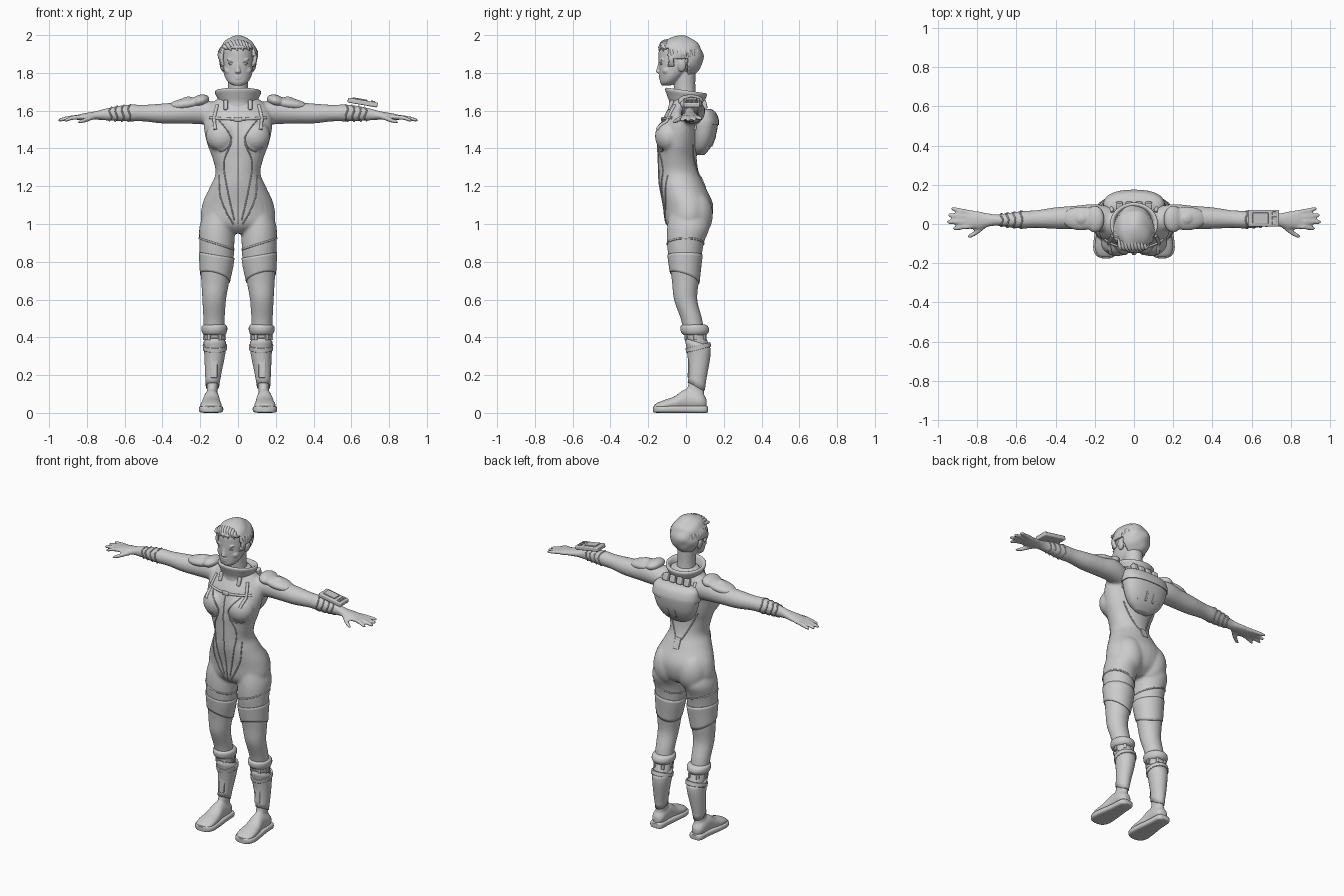
import bpy, bmesh, math
from math import sin, cos, pi
from mathutils import Vector, Matrix
from mathutils.bvhtree import BVHTree

if "Cube" in bpy.data.objects:
    bpy.data.objects.remove(bpy.data.objects["Cube"])

grey = bpy.data.materials.new("plain_grey")
grey.use_nodes = True
grey.diffuse_color = (0.6, 0.6, 0.6, 1)
grey.node_tree.nodes["Principled BSDF"].inputs["Base Color"].default_value = (0.6, 0.6, 0.6, 1)
SIDES = (1, -1)


def link(name, data):
    ob = bpy.data.objects.new(name, data)
    bpy.context.scene.collection.objects.link(ob)
    data.materials.append(grey)
    return ob


def finish(name, bm, voxel=0, thick=0, bevel=0, relax=5):
    """Turn a bmesh into a smooth shaded object with optional modifiers."""
    bmesh.ops.recalc_face_normals(bm, faces=bm.faces)
    for e in bm.edges:
        e.smooth = not (e.is_manifold and e.calc_face_angle(0) > 0.8)
    for f in bm.faces:
        f.smooth = True
    me = bpy.data.meshes.new(name)
    bm.to_mesh(me)
    bm.free()
    ob = link(name, me)
    if voxel:
        m = ob.modifiers.new("fuse", 'REMESH')
        m.mode, m.voxel_size, m.use_smooth_shade = 'VOXEL', voxel, True
        m = ob.modifiers.new("relax", 'SMOOTH')
        m.factor, m.iterations = 0.5, relax
    if thick:
        m = ob.modifiers.new("thickness", 'SOLIDIFY')
        m.thickness, m.offset = thick, 0
    if bevel:
        m = ob.modifiers.new("bevel", 'BEVEL')
        m.width, m.segments = bevel, 3
    return ob


def spline(rows, steps=5):
    """Catmull-Rom interpolation through rows of numbers."""
    rows = [Vector(r) for r in rows]
    out = []
    for i in range(len(rows) - 1):
        a, b, c, d = rows[max(i - 1, 0)], rows[i], rows[i + 1], rows[min(i + 2, len(rows) - 1)]
        for k in range(steps):
            t = k / steps
            out.append(b + (c - a) * (t / 2) + (a * 2 - b * 5 + c * 4 - d) * (t * t / 2)
                       + (b * 3 - a - c * 3 + d) * (t ** 3 / 2))
    return out + [rows[-1]]


def loft(bm, rows, axis='Z', side=1, power=1.0, n=28, cap=True):
    """Skin elliptical sections; row = position, two centres, two radii."""
    rings = []
    for t, u, v, ru, rv in spline(rows):
        ring = []
        for k in range(n):
            c, s = cos(2 * pi * k / n), sin(2 * pi * k / n)
            p = u + max(ru, .002) * math.copysign(abs(c) ** power, c)
            q = v + max(rv, .002) * math.copysign(abs(s) ** power, s)
            x, y, z = {'Z': (p, q, t), 'X': (t, p, q), 'Y': (p, t, q)}[axis]
            ring.append(bm.verts.new((x * side, y, z)))
        rings.append(ring)
    for a, b in zip(rings, rings[1:]):
        for k in range(n):
            bm.faces.new((a[k], a[k - 1], b[k - 1], b[k]))
    if cap:
        bm.faces.new(rings[0])
        bm.faces.new(rings[-1])


def ball(bm, centre, radii, turn=0, detail=24):
    m = Matrix.Translation(centre) @ Matrix.Rotation(turn, 4, 'Y') @ Matrix.Diagonal((*radii, 1))
    bmesh.ops.create_uvsphere(bm, u_segments=detail * 2, v_segments=detail, radius=1, matrix=m)


def box(name, centre, size, turn=(0, 0, 0), bevel=.006):
    bm = bmesh.new()
    bmesh.ops.create_cube(bm, size=1, matrix=Matrix.Diagonal((*size, 1)))
    ob = finish(name, bm, bevel=bevel)
    ob.location, ob.rotation_euler = centre, turn


def tubes(name, paths, depth, closed=False, taper=False):
    cu = bpy.data.curves.new(name, 'CURVE')
    cu.dimensions, cu.bevel_depth, cu.bevel_resolution, cu.use_fill_caps = '3D', depth, 3, True
    for path in paths:
        sp = cu.splines.new('POLY')
        sp.points.add(len(path) - 1)
        sp.use_cyclic_u, sp.use_smooth = closed, True
        for i, p in enumerate(path):
            sp.points[i].co = (*p, 1)
            sp.points[i].radius = sin(pi * (i + .4) / (len(path) - .2)) if taper else 1
    link(name, cu)


# Body: torso, limbs and hands fused into one skin
LEG = [(1.05, .1, .01, .085, .1), (.98, .11, .012, .095, .112), (.9, .112, -.003, .093, .098),
       (.8, .113, -.005, .088, .085), (.7, .12, -.003, .075, .072), (.6, .126, -.002, .063, .062),
       (.5, .127, .028, .057, .057), (.42, .125, .045, .055, .055), (.33, .122, .068, .052, .058),
       (.2, .132, .063, .037, .044), (.12, .136, .05, .029, .046), (.04, .14, .05, .036, .055)]
ARM = [(.1, .015, 1.575, .07, .06), (.2, .035, 1.595, .066, .067), (.3, .033, 1.589, .06, .058),
       (.4, .03, 1.585, .055, .053), (.5, .025, 1.587, .045, .044), (.56, .022, 1.588, .045, .045),
       (.63, .02, 1.585, .038, .041), (.7, .02, 1.58, .029, .032), (.75, .02, 1.575, .036, .023),
       (.8, .021, 1.57, .046, .019), (.85, .024, 1.564, .042, .015)]
FINGERS = [(-.012, .925, -.022, 1.548), (.013, .955, .01, 1.55), (.036, .95, .045, 1.553), (.057, .935, .078, 1.557)]
bm = bmesh.new()
loft(bm, [(.95, 0, 0, .05, .06), (1.0, 0, .01, .185, .115), (1.1, 0, .012, .19, .132), (1.2, 0, -.02, .147, .12),
          (1.27, 0, -.038, .119, .107), (1.35, 0, -.045, .136, .102), (1.42, 0, -.042, .162, .108),
          (1.5, 0, -.033, .18, .108), (1.57, 0, -.015, .18, .102), (1.63, 0, 0, .15, .085), (1.69, 0, 0, .07, .065)])
for s in SIDES:
    loft(bm, LEG, side=s)
    loft(bm, ARM, 'X', s)
    ball(bm, (s * .085, -.09, 1.465), (.085, .074, .085))
    ball(bm, (s * .085, .042, 1.05), (.095, .1, .13))
    for y, tx, ty, tz in FINGERS:
        loft(bm, [(.82, y, 1.566, .013, .013), ((.82 + tx) / 2, (y + ty) / 2, 1.563, .0125, .0125),
                  (tx - .01, ty, tz, .011, .01), (tx, ty, tz, .004, .004)], 'X', s, n=12)
    loft(bm, [(.75, -.002, 1.57, .014, .014), (.8, -.04, 1.553, .016, .014), (.84, -.063, 1.54, .012, .01),
              (.85, -.068, 1.537, .004, .004)], 'X', s, n=12)
    loft(bm, [(.11, .14, .05, .02, .025), (.08, .14, .06, .04, .045), (0, .14, .068, .042, .058),
              (-.06, .142, .05, .052, .038), (-.12, .143, .04, .058, .027), (-.16, .143, .033, .045, .016),
              (-.172, .143, .028, .02, .008)], 'Y', s)
body = finish("body_suit", bm, voxel=.0075, relax=8)
bpy.context.view_layer.update()
skin = BVHTree.FromObject(body, bpy.context.evaluated_depsgraph_get())


def facing(x, z, front=True, lift=.001):
    """Point on the torso surface seen straight from the front or the back."""
    d = Vector((0, -1 if front else 1, 0))
    hit = skin.ray_cast(Vector((x, -.01, z)), d)[0]
    return (hit or Vector((x, -.01, z))) + d * lift


def leg_point(a, z, lift):
    r = min(spline(LEG), key=lambda row: abs(row[0] - z))
    start, d = Vector((r[1], r[2], z)), Vector((cos(a), sin(a), 0))
    return (skin.ray_cast(start, d)[0] or start) + d * lift


def leg_wrap(name, side, low, high, lift, n=48, m=8):
    """Sleeve that hugs the leg between two height rules."""
    bm, grid = bmesh.new(), []
    for i in range(n):
        a = 2 * pi * i / n
        pts = [leg_point(a, low(a) + (high(a) - low(a)) * j / m, lift) for j in range(m + 1)]
        grid.append([bm.verts.new((p.x * side, p.y, p.z)) for p in pts])
    for i in range(n):
        for j in range(m):
            bm.faces.new((grid[i - 1][j], grid[i][j], grid[i][j + 1], grid[i - 1][j + 1]))
    finish(name, bm, thick=lift * 2)


def path(pts, side, front=True):
    return [facing(p[0] * side, p[1], front) for p in spline([(*p, 0) for p in pts], 10)]


# Suit seams and straps lying on the torso
tubes("front_seams", [path(p, s) for s in SIDES for p in (
    [(.1, 1.55), (.035, 1.45), (.075, 1.33), (.06, 1.2), (.02, 1.02)],
    [(.13, 1.405), (.09, 1.385), (.05, 1.41), (.035, 1.45)],
    [(.1, 1.26), (.095, 1.15), (.06, 1.06), (.025, 1.0)])], .0035)
tubes("center_seam", [path([(0, 1.54), (0, 1.3), (0, 1.0)], 1)], .003)
tubes("chest_band", [path([(-.15, 1.562), (0, 1.555), (.15, 1.562)], 1)], .007)
tubes("shoulder_straps", [path([(.12, 1.5), (.125, 1.56), (.11, 1.63)], s, f) for s in SIDES for f in (True, False)], .009)
tubes("back_seams", [path([(.11, 1.42), (.06, 1.32), (.02, 1.24)], s, False) for s in SIDES], .0035)
box("chest_buckle", facing(0, 1.555, lift=.003), (.045, .014, .024))
box("spine_plate", facing(0, 1.22, False, .001), (.04, .008, .07), (.4, 0, 0), .003)
for s in SIDES:
    box("chest_clip", facing(s * .065, 1.63, lift=.004), (.022, .02, .055), (-.3, 0, 0))

# Legs: guards, bands, knee cuffs, boots
for s in SIDES:
    leg_wrap("thigh_guard", s, lambda a: .715 + .035 * cos(a + .9), lambda a: .835 + .015 * cos(a), .0025)
    ring = [leg_point(2 * pi * k / 48, .895 + .03 * cos(2 * pi * k / 48), -.001) for k in range(48)]
    tubes("thigh_band", [[(p.x * s, p.y, p.z) for p in ring]], .005, closed=True)
    leg_wrap("boot_shaft", s, lambda a: .14 - .02 * sin(a), lambda a: .375 - .02 * sin(a), .003)
    leg_wrap("boot_strap", s, lambda a: .335 + .015 * sin(a), lambda a: .358 + .015 * sin(a), .006)
    bm = bmesh.new()
    loft(bm, [(.412, .125, .047, .052, .056), (.42, .125, .047, .062, .068), (.437, .125, .047, .068, .076),
              (.457, .125, .044, .067, .073), (.468, .125, .042, .056, .06)], side=s)
    finish("knee_cuff", bm)
    for k in range(6):
        a = k * pi / 3
        p = leg_point(a, .4, .002)
        box("cuff_clip", (s * p.x, p.y, p.z), (.012, .018, .03), (0, 0, s * a), .003)
    shin = leg_point(-pi / 2, .26, .001)
    box("shin_plate", (s * shin.x, shin.y, shin.z), (.036, .012, .15), (-.04, 0, 0), .005)
    bm = bmesh.new()
    loft(bm, [(.117, .14, .019, .022, .015), (.1, .14, .019, .043, .019), (.02, .14, .019, .05, .019),
              (-.07, .142, .019, .062, .019), (-.13, .143, .019, .064, .019), (-.162, .143, .019, .048, .018),
              (-.175, .143, .019, .02, .014)], 'Y', s, power=.5)
    finish("boot_sole", bm)

# Arms: shoulder pads, sleeve creases, wrist device
for s in SIDES:
    bm = bmesh.new()
    ball(bm, (s * .27, .028, 1.635), (.1, .06, .032), s * .14)
    ball(bm, (s * .27, .028, 1.662), (.03, .026, .012), s * .14)
    ball(bm, (s * .2, .025, 1.652), (.05, .068, .032), s * .3)
    finish("shoulder_pad", bm, voxel=.006, relax=3)
    for x in (.575, .61, .645, .675):
        r = min(spline(ARM), key=lambda row: abs(row[0] - x))
        tubes("sleeve_crease", [[(s * (x + .006 * sin(3 * a)), r[1] + r[3] * cos(a), r[2] + r[4] * sin(a))
                                 for a in [k * pi / 16 for k in range(32)]]], .004, closed=True)
tilt = (0, .17, 0)
box("wrist_device", (.66, .03, 1.643), (.16, .085, .026), tilt)
box("wrist_screen", (.645, .03, 1.66), (.08, .055, .009), tilt, .002)
for y in (.005, .03, .055):
    box("wrist_button", (.715, y, 1.648), (.022, .015, .009), tilt, .002)

# Collar ring around the neck
bm = bmesh.new()
loft(bm, [(1.6, 0, 0, .1, .085), (1.635, 0, 0, .095, .085), (1.665, 0, 0, .105, .095), (1.695, 0, 0, .118, .106),
          (1.703, 0, 0, .112, .1), (1.69, 0, 0, .1, .09), (1.66, 0, 0, .09, .08)], cap=False, n=40)
for v in bm.verts:
    v.co.z -= v.co.y * .14
finish("collar", bm, thick=.008)

# Backpack with lid, pouches and clips
bm = bmesh.new()
loft(bm, [(1.365, 0, .075, .05, .02), (1.4, 0, .082, .1, .045), (1.46, 0, .092, .135, .064), (1.54, 0, .096, .152, .074),
          (1.585, 0, .092, .148, .066), (1.605, 0, .085, .125, .045)], power=.85, n=40)
finish("backpack", bm)
bm = bmesh.new()
loft(bm, [(1.525, 0, .096, .156, .078), (1.55, 0, .096, .157, .078), (1.588, 0, .092, .15, .068),
          (1.61, 0, .085, .125, .047)], power=.85, n=40)
finish("backpack_lid", bm)
for x in (-.075, -.025, .025, .075):
    box("collar_pouch", (x, .095, 1.632), (.036, .03, .045), (.25, 0, 0))
    box("backpack_rib", (x, .142 - x * x * 3, 1.44), (.012, .02, .06), (-.35, 0, 0), .004)

# Head with face features, fused
bm = bmesh.new()
loft(bm, [(1.6, 0, .01, .065, .06), (1.7, 0, -.005, .053, .056), (1.8, 0, -.01, .056, .06)])
loft(bm, [(1.733, 0, -.105, .024, .022), (1.75, 0, -.092, .052, .045), (1.785, 0, -.073, .072, .067),
          (1.83, 0, -.055, .081, .089), (1.88, 0, -.045, .085, .1), (1.93, 0, -.045, .08, .095), (1.965, 0, -.04, .05, .06)])
ball(bm, (0, -.03, 1.885), (.088, .108, .1))
loft(bm, [(1.797, 0, -.142, .01, .006), (1.806, 0, -.147, .015, .013), (1.825, 0, -.143, .01, .011),
          (1.86, 0, -.138, .008, .007)], n=16)
ball(bm, (0, -.135, 1.782), (.022, .009, .006))
ball(bm, (0, -.133, 1.771), (.02, .01, .007))
ball(bm, (0, -.116, 1.747), (.024, .018, .014))
for s in SIDES:
    ball(bm, (s * .085, -.022, 1.838), (.011, .022, .033), s * .2)
    ball(bm, (s * .034, -.126, 1.868), (.026, .012, .007), s * -.15)
    ball(bm, (s * .045, -.1, 1.812), (.028, .026, .024))
finish("head", bm, voxel=.004, relax=4)
bm = bmesh.new()
for s in SIDES:
    ball(bm, (s * .034, -.127, 1.847), (.016, .011, .007), s * -.1, 12)
finish("eyes", bm)
tubes("eyelids", [[(s * (.034 + .018 * cos(a)), -.137 + .008 * cos(a) ** 2, 1.847 + .008 * sin(a))
                   for a in [k * pi / 10 for k in range(11)]] for s in SIDES], .0025)

# Short swept hair: ridged cap trimmed at the hairline, plus loose locks
bm = bmesh.new()
ball(bm, (0, -.035, 1.883), (.096, .119, .104), detail=48)
for v in bm.verts:
    p = v.co - Vector((0, -.035, 1.883))
    v.co += p * (.025 * sin(60 * p.x + 45 * p.z) * sin(25 * p.y + 30 * p.z + 1) + .015 * sin(90 * p.z - 50 * p.y))


def hairline(y):
    return 1.925 if y < -.095 else 1.835 if y < -.06 else 1.872 if y < .005 else 1.785


bmesh.ops.delete(bm, geom=[v for v in bm.verts if v.co.z < hairline(v.co.y)], context='VERTS')
finish("hair_cap", bm, thick=.018)


def on_cap(side, y, z, lift=.002):
    """Point on the side of the hair cap at the given depth and height."""
    left = 1 - ((y + .035) / .119) ** 2 - ((z - 1.883) / .104) ** 2
    return (side * (.096 * math.sqrt(max(left, 0)) + lift), y, z)


locks = []
for k in range(9):
    x = -.07 + k * .016
    locks.append(spline([(x - .01, -.06, 1.978 - x * x * 6), (x, -.12, 1.962 - x * x * 5),
                         (x + .02, -.146 + (x + .015) ** 2 * 8, 1.925 - .01 * (k % 2))], 6))
for s in SIDES:
    for k in range(7):
        y = -.08 + k * .022
        locks.append([on_cap(s, y + .012 * t / 10, 1.95 - .008 * t) for t in range(11)])
tubes("hair_locks", locks, .011, taper=True)
